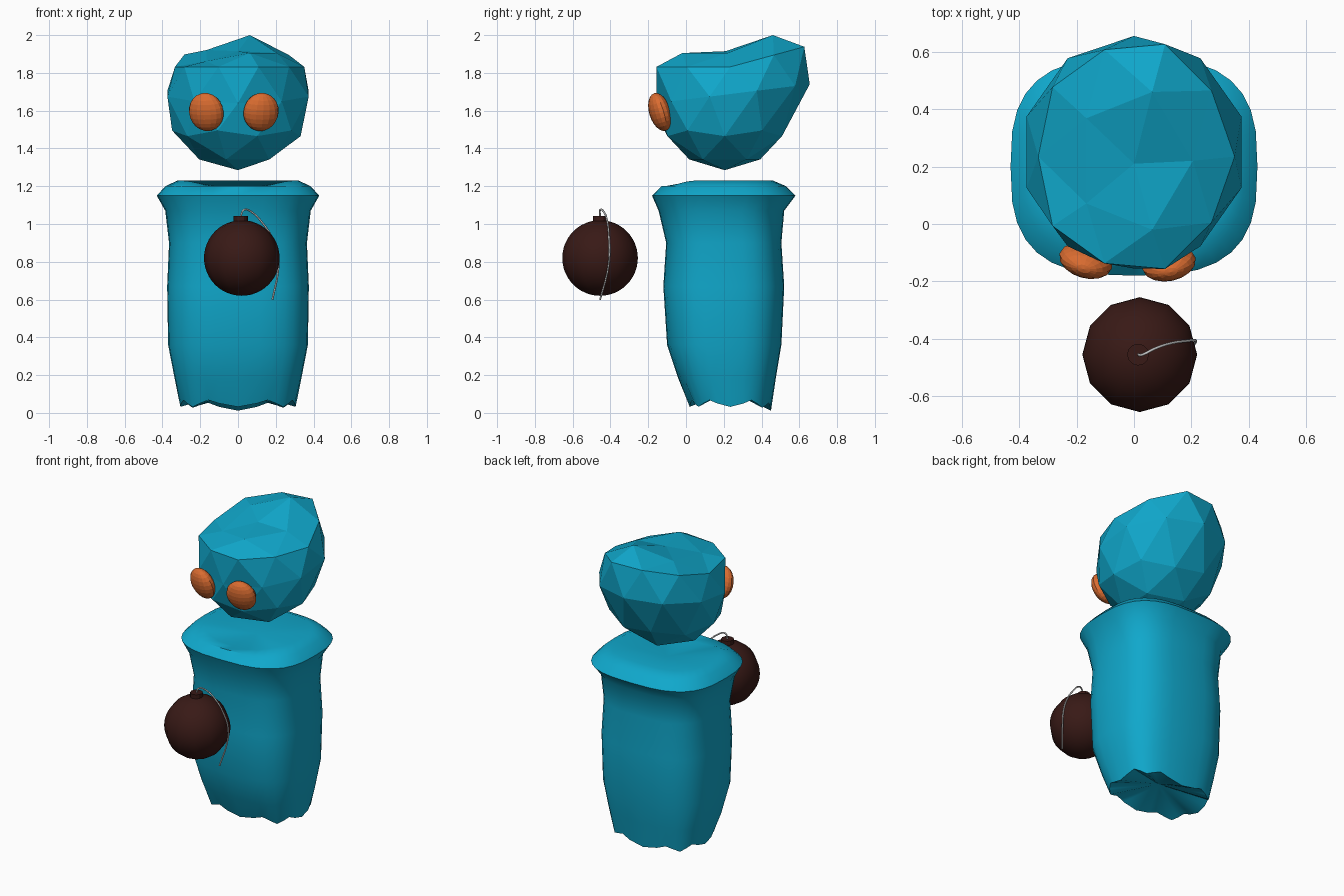
import bpy, bmesh, math
from mathutils import Vector

if "Cube" in bpy.data.objects:
    bpy.data.objects.remove(bpy.data.objects["Cube"])


def material(name, color):
    m = bpy.data.materials.new(name)
    m.diffuse_color = (*color, 1)
    m.use_nodes = True
    m.node_tree.nodes["Principled BSDF"].inputs["Base Color"].default_value = m.diffuse_color
    return m


BLUE = material("blue", (0.005, 0.39, 0.60))
ORANGE = material("orange", (0.70, 0.15, 0.03))
BROWN = material("dark_brown", (0.04, 0.01, 0.008))


def make_object(name, bm, mat, smooth=None):
    bmesh.ops.recalc_face_normals(bm, faces=bm.faces)
    mesh = bpy.data.meshes.new(name)
    bm.to_mesh(mesh)
    bm.free()
    ob = bpy.data.objects.new(name, mesh)
    bpy.context.collection.objects.link(ob)
    mesh.materials.append(mat)
    if smooth:
        bpy.ops.object.select_all(action='DESELECT')
        ob.select_set(True)
        bpy.context.view_layer.objects.active = ob
        bpy.ops.object.shade_smooth_by_angle(angle=math.radians(smooth))
    return ob


# Head: faceted icosphere, its upper half swept up towards the back
def head_point(v):
    x, y, z = v
    back = max(y, 0)
    if z > 0.95:
        return 0, 0.21, 1.915
    if z > 0.7:
        return 0.39 * x, 0.22 + 0.48 * y, 1.905 + 0.19 * back + 0.1 * min(x, 0)
    if z > 0.3:
        return 0.392 * x, 0.235 + 0.46 * y, 1.832 + 0.125 * back
    if z > -0.1:
        return 0.393 * x, 0.25 + 0.405 * y, 1.69 + 0.05 * y
    return 0.39 * x, 0.205 + 0.375 * y, 1.665 + 0.38 * z


bm = bmesh.new()
bmesh.ops.create_icosphere(bm, subdivisions=2, radius=1)
for v in bm.verts:
    v.co = head_point(v.co)
make_object("head", bm, BLUE)

# Eyes: flattened spheres lying against the face
for name, x, y, z, yaw in (("left_eye", -0.168, -0.128, 1.593, -16),
                           ("right_eye", 0.122, -0.138, 1.593, 12)):
    bm = bmesh.new()
    bmesh.ops.create_uvsphere(bm, u_segments=16, v_segments=12, radius=1)
    ob = make_object(name, bm, ORANGE)
    ob.location = (x, y, z)
    ob.scale = (0.095, 0.055, 0.104)
    ob.rotation_euler = (math.radians(17), 0, math.radians(yaw))

# Body: rounded-square rings with a flared collar and a ragged hem
RINGS = [  # z, half width, front y, back y
    (0.05, 0.305, 0.02, 0.45), (0.18, 0.335, -0.04, 0.475),
    (0.36, 0.37, -0.10, 0.505), (0.67, 0.375, -0.12, 0.52),
    (0.90, 0.365, -0.105, 0.505), (1.07, 0.385, -0.145, 0.52),
    (1.15, 0.43, -0.18, 0.58), (1.20, 0.385, -0.13, 0.53),
    (1.23, 0.32, -0.05, 0.46)]
SEG = 32
bm = bmesh.new()
loops = []
for i, (z, hx, y0, y1) in enumerate(RINGS):
    loop = []
    for k in range(SEG):
        a = math.tau * k / SEG
        c, s = math.cos(a), math.sin(a)
        e = 2 / 2.9
        x = hx * math.copysign(abs(c) ** e, c)
        y = (y0 + y1) / 2 + (y1 - y0) / 2 * math.copysign(abs(s) ** e, s)
        zz = z
        if i == 0:
            zz += 0.018 * math.cos(8 * a + math.pi)
            zz -= 0.02 * max(0, s) ** 4
        if i == len(RINGS) - 1:
            zz -= 0.04 * max(0, -s) ** 6
        loop.append(bm.verts.new((x, y, zz)))
    loops.append(loop)
for a, b in zip(loops, loops[1:]):
    for k in range(SEG):
        n = (k + 1) % SEG
        bm.faces.new((a[k], a[n], b[n], b[k]))
for loop, centre in ((loops[0], (0, 0.23, 0.12)), (loops[-1], (0, 0.2, 1.18))):
    mid = bm.verts.new(centre)
    for k in range(SEG):
        bm.faces.new((loop[k], loop[(k + 1) % SEG], mid))
make_object("body", bm, BLUE, 50)

# Bomb with neck
BOMB = Vector((0.02, -0.455, 0.82))
bm = bmesh.new()
bmesh.ops.create_uvsphere(bm, u_segments=12, v_segments=24, radius=0.2)
make_object("bomb", bm, BROWN, 40).location = BOMB
bm = bmesh.new()
bmesh.ops.create_cone(bm, cap_ends=True, segments=12, radius1=0.038,
                      radius2=0.038, depth=0.045)
make_object("bomb_neck", bm, BROWN, 30).location = BOMB + Vector((-0.006, 0, 0.201))

# Fuse: thin tube draped over the bomb
PATH = [(0.015, -0.455, 1.04), (0.03, -0.455, 1.075), (0.07, -0.435, 1.065),
        (0.13, -0.415, 1.005), (0.18, -0.408, 0.93), (0.212, -0.405, 0.84),
        (0.212, -0.415, 0.75), (0.182, -0.455, 0.6)]
curve = bpy.data.curves.new("fuse", 'CURVE')
curve.dimensions = '3D'
curve.bevel_depth = 0.005
curve.bevel_resolution = 1
curve.use_fill_caps = True
curve.resolution_u = 3
spline = curve.splines.new('BEZIER')
spline.bezier_points.add(len(PATH) - 1)
for p, co in zip(spline.bezier_points, PATH):
    p.co = co
    p.handle_left_type = p.handle_right_type = 'AUTO'
bpy.context.collection.objects.link(bpy.data.objects.new("fuse", curve))
